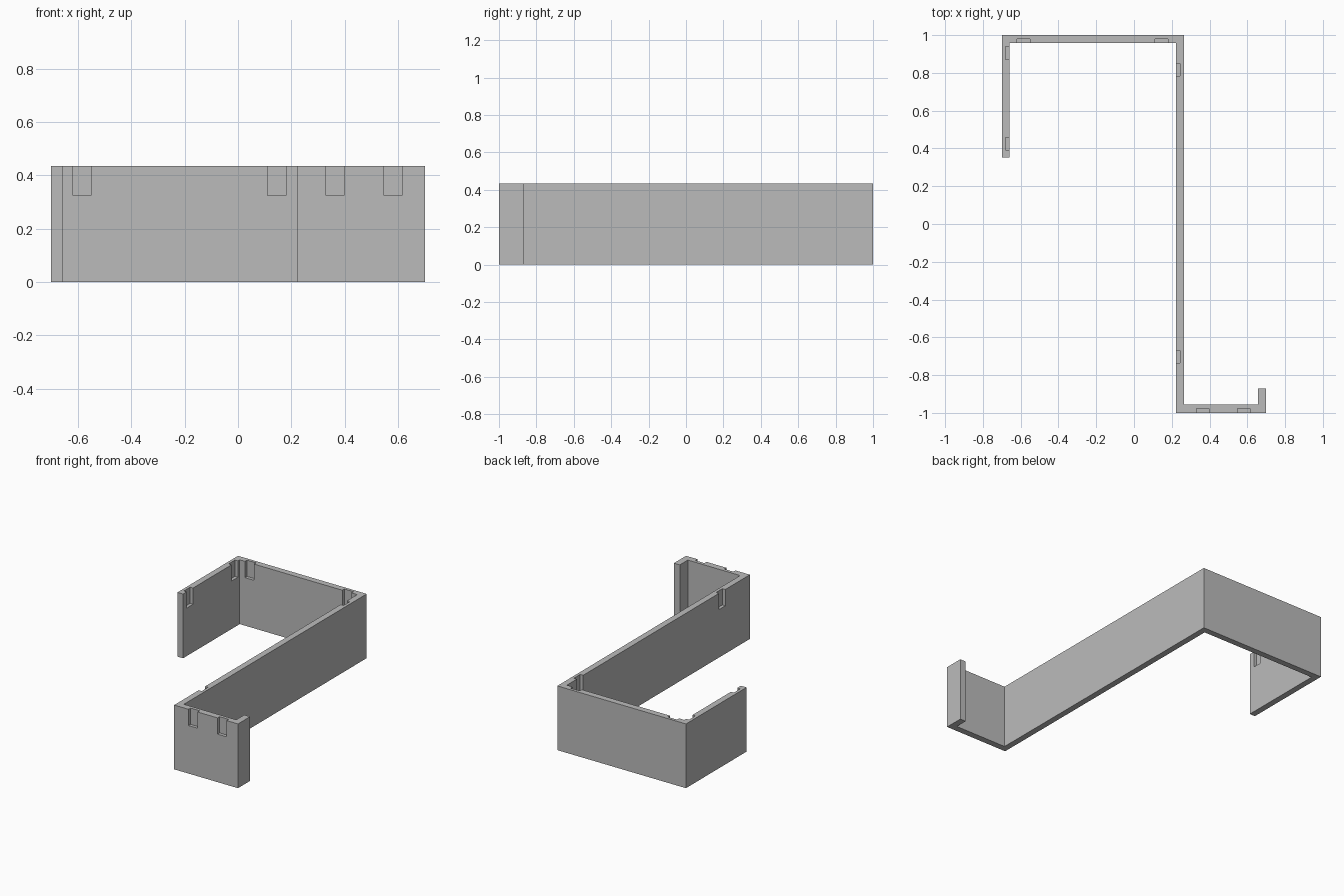
import bpy
import bmesh
from mathutils import Matrix, Vector

cube = bpy.data.objects.get("Cube")
if cube:
    bpy.data.objects.remove(cube, do_unlink=True)

HEIGHT = 0.435
NOTCH_FLOOR = 0.325
NOTCH_WIDTH = 0.068
NOTCH_DEPTH = 0.022

grey = bpy.data.materials.new("plain grey")
grey.use_nodes = True
colour = (0.5, 0.5, 0.5, 1)
grey.diffuse_color = colour
grey.node_tree.nodes["Principled BSDF"].inputs["Base Color"].default_value = colour


def add_object(name, bm):
    bmesh.ops.recalc_face_normals(bm, faces=bm.faces)
    mesh = bpy.data.meshes.new(name)
    bm.to_mesh(mesh)
    bm.free()
    mesh.materials.append(grey)
    obj = bpy.data.objects.new(name, mesh)
    bpy.context.collection.objects.link(obj)
    return obj


# Folded wall: plan outline raised to full height
outline = [
    (-0.7, 0.352), (-0.658, 0.352), (-0.658, 0.958), (0.222, 0.958),
    (0.222, -1), (0.7, -1), (0.7, -0.87), (0.656, -0.87),
    (0.656, -0.956), (0.264, -0.956), (0.264, 1), (-0.7, 1),
]
bm = bmesh.new()
floor = bm.faces.new([bm.verts.new((x, y, 0)) for x, y in outline])
raised = bmesh.ops.extrude_face_region(bm, geom=[floor])["geom"]
top = [v for v in raised if isinstance(v, bmesh.types.BMVert)]
bmesh.ops.translate(bm, verts=top, vec=(0, 0, HEIGHT))
wall = add_object("folded_wall", bm)

# Notch cutters: wall surface point and the direction cut into the wall
notches = [
    ((-0.658, 0.905), (-1, 0)), ((-0.658, 0.425), (-1, 0)),
    ((-0.585, 0.958), (0, 1)), ((0.145, 0.958), (0, 1)),
    ((0.222, 0.817), (1, 0)), ((0.222, -0.703), (1, 0)),
    ((0.364, -1), (0, 1)), ((0.581, -1), (0, 1)),
]
bm = bmesh.new()
for point, inward in notches:
    d = Vector((*inward, 0))
    side = Vector((abs(d.y), abs(d.x), 0))
    # Each cutter is centred on the surface and runs out above the rim
    size = side * NOTCH_WIDTH + Vector((abs(d.x), abs(d.y), 0)) * NOTCH_DEPTH * 2
    size.z = 2 * (HEIGHT - NOTCH_FLOOR)
    place = Matrix.Translation((*point, HEIGHT))
    bmesh.ops.create_cube(bm, size=1, matrix=place @ Matrix.Diagonal((*size, 1)))
cutter = add_object("notch_cutter", bm)
cutter.hide_render = True
cutter.hide_viewport = True

# Clip notches along the rim
cut = wall.modifiers.new("clip notches", "BOOLEAN")
cut.operation = "DIFFERENCE"
cut.solver = "EXACT"
cut.object = cutter
